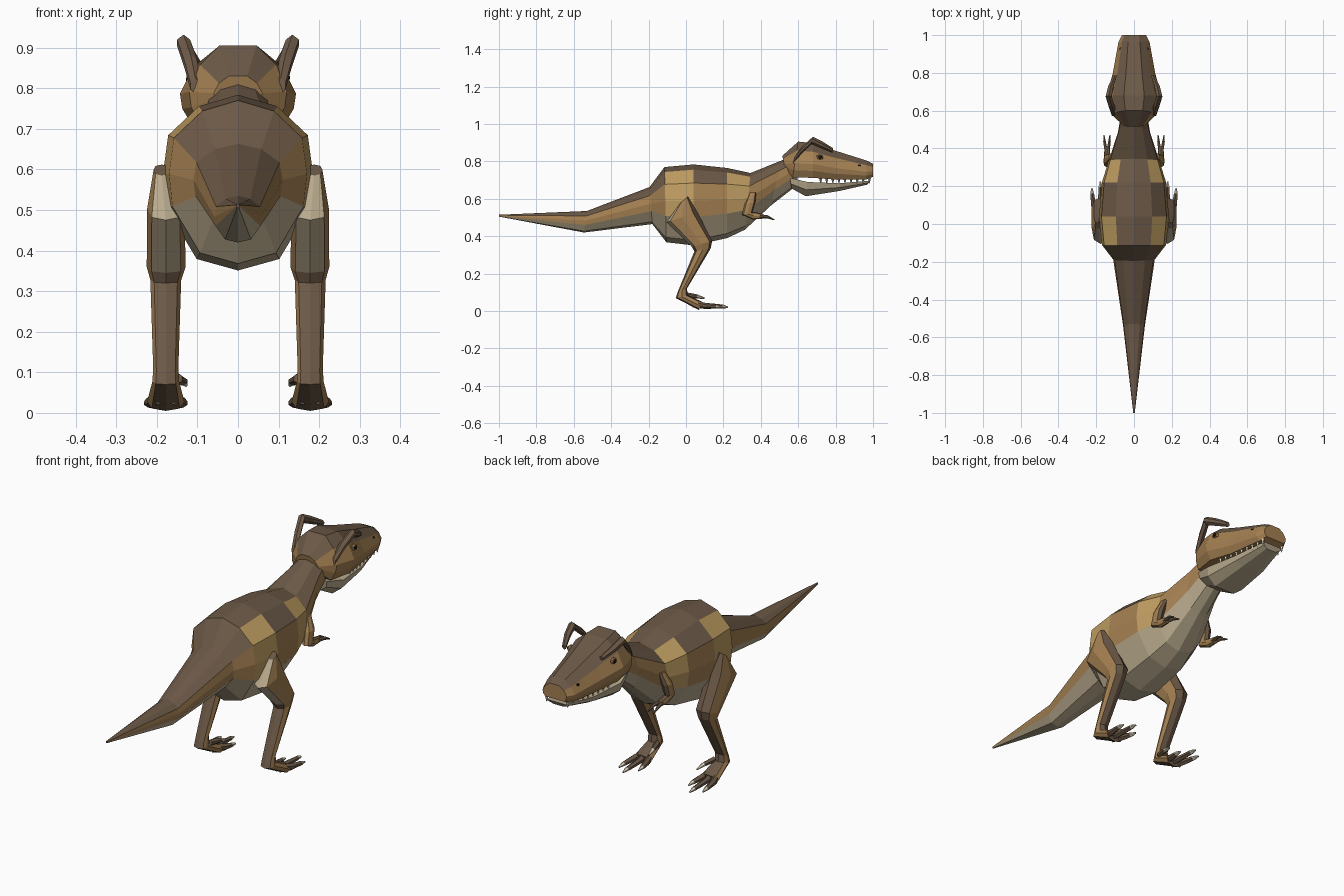
import bpy, bmesh
from mathutils import Vector

cube = bpy.data.objects.get("Cube")
if cube:
    bpy.data.objects.remove(cube, do_unlink=True)


def material(name, rgb):
    """Flat material from 0-255 display values, stored as linear."""
    lin = [(c / 255 / 12.92) if c < 11 else ((c / 255 + 0.055) / 1.055) ** 2.4 for c in rgb]
    m = bpy.data.materials.new(name)
    m.use_nodes = True
    m.diffuse_color = (*lin, 1)
    m.node_tree.nodes["Principled BSDF"].inputs["Base Color"].default_value = (*lin, 1)
    return m


MATS = [material("back brown", (108, 89, 71)), material("flank tan", (164, 128, 82)),
        material("stripe mustard", (192, 158, 98)), material("belly beige", (186, 171, 142)),
        material("tooth ivory", (222, 212, 188)), material("eye black", (32, 26, 22))]
BACK, FLANK, STRIPE, BELLY, IVORY, BLACK = range(6)

# Half cross-sections from top centre to bottom centre: (width share, height share)
BODY = [(0, 1), (.52, .935), (.93, .77), (1, .55), (.95, .35), (.55, .065), (0, 0)]
HEAD = [(0, 1), (.38, 1), (.78, .75), (1, .4), (.96, .2), (.8, 0), (0, 0)]
JAW = [(0, 1), (1, 1), (.92, .45), (.5, 0), (0, 0)]
LIMB = [(0, 1), (.75, .87), (1, .5), (.75, .13), (0, 0)]
BAR = [(0, 1), (1, .7), (1, .3), (0, 0)]


def finish(name, bm):
    bmesh.ops.recalc_face_normals(bm, faces=bm.faces)
    mesh = bpy.data.meshes.new(name)
    bm.to_mesh(mesh)
    bm.free()
    for m in MATS:
        mesh.materials.append(m)
    obj = bpy.data.objects.new(name, mesh)
    bpy.context.collection.objects.link(obj)
    return obj


def loft(name, half, rings, rule, cap=BACK, side=1):
    """Skin rings of (x, half width, top y, top z, bottom y, bottom z)."""
    loop = half + [(-u, v) for u, v in half[-2:0:-1]]
    n = len(loop)
    bm = bmesh.new()
    rows = []
    for x, w, ty, tz, by, bz in rings:
        rows.append([bm.verts.new((side * (x + u * w), by + (ty - by) * v, bz + (tz - bz) * v))
                     for u, v in loop])
    for s in range(len(rows) - 1):
        for j in range(n):
            k = (j + 1) % n
            f = bm.faces.new((rows[s][j], rows[s][k], rows[s + 1][k], rows[s + 1][j]))
            f.material_index = rule(s, min(j, n - 1 - j))
    for row in (rows[0], rows[-1]):
        bm.faces.new(row).material_index = cap
    return finish(name, bm)


def tube(name, points, colour, side, tip=None):
    """Tapered bar along (x, y, z, half width, half height) points."""
    last = len(points) - 2
    rings = [(x, w, y + h * .2, z + h, y - h * .2, z - h) for x, y, z, w, h in points]
    rule = lambda s, k: tip if tip is not None and s == last else colour
    return loft(name, BAR, rings, rule, colour, side)


def ball(name, centre, size, colour):
    bm = bmesh.new()
    bmesh.ops.create_icosphere(bm, subdivisions=1, radius=1)
    for v in bm.verts:
        v.co = Vector(a * b + c for a, b, c in zip(v.co, size, centre))
    for f in bm.faces:
        f.material_index = colour
    return finish(name, bm)


# Tail, trunk and neck in one skin, with two banded segments
def body_colour(s, k):
    if k == 0:
        return BACK
    if k >= 4:
        return BELLY
    if s in (3, 5):
        return STRIPE
    return BACK if k == 1 else FLANK


loft("body", BODY, [
    (0, .004, -1, .515, -1, .505),
    (0, .058, -.53, .535, -.545, .42),
    (0, .11, -.195, .663, -.18, .465),
    (0, .17, -.115, .77, -.105, .368),
    (0, .185, .04, .784, .04, .351),
    (0, .17, .22, .765, .22, .39),
    (0, .135, .345, .738, .315, .435),
    (0, .085, .51, .805, .455, .565),
    (0, .065, .62, .85, .59, .67)], body_colour)

# Skull and upper jaw
loft("head", HEAD, [
    (0, .06, .515, .83, .53, .76),
    (0, .12, .60, .906, .57, .715),
    (0, .143, .68, .898, .68, .712),
    (0, .112, .80, .857, .80, .703),
    (0, .082, .965, .805, .965, .704),
    (0, .064, 1, .788, 1, .718)],
    lambda s, k: BACK if k <= 1 else FLANK, FLANK)

# Lower jaw
loft("lower_jaw", JAW, [
    (0, .085, .555, .712, .565, .655),
    (0, .108, .65, .69, .64, .614),
    (0, .086, .82, .683, .82, .642),
    (0, .05, .985, .697, .97, .676)], lambda s, k: BELLY, BELLY)

for side, label in ((1, "left"), (-1, "right")):
    # Arched brow horn
    tube(label + "_brow_horn", [(.105, .575, .805, .012, .02), (.117, .62, .862, .016, .022),
                                (.134, .675, .912, .016, .02), (.122, .73, .886, .014, .018),
                                (.1, .785, .858, .01, .012)], BACK, side)

    # Eye and nostril
    ball(label + "_eye", (side * .114, .715, .823), (.012, .021, .018), FLANK)
    ball(label + "_pupil", (side * .122, .717, .824), (.007, .012, .011), BLACK)
    ball(label + "_nostril", (side * .07, .925, .777), (.008, .014, .009), BLACK)

    # Upper teeth
    bm = bmesh.new()
    for i in range(9):
        t = i / 8
        res = bmesh.ops.create_cone(bm, segments=4, radius1=.002, radius2=.009, depth=.028)
        bmesh.ops.translate(bm, verts=res["verts"],
                            vec=(side * (.09 - .034 * t), .72 + .26 * t, .697))
    for f in bm.faces:
        f.material_index = IVORY
    finish(label + "_teeth", bm)

    # Leg from hip to foot pad
    def leg_colour(s, k):
        if k == 0:
            return BACK
        if k == 3:
            return BELLY if s < 2 else BACK
        return FLANK

    loft(label + "_leg", LIMB, [
        (.188, .02, .01, .612, -.025, .585),
        (.178, .046, .06, .53, -.105, .475),
        (.177, .048, .14, .375, .03, .345),
        (.178, .038, .132, .335, .045, .32),
        (.178, .031, .005, .12, -.045, .10),
        (.178, .033, .01, .085, -.055, .07),
        (.178, .046, .085, .05, .07, .005)], leg_colour, BACK, side)

    # Three long toes and a short inner toe
    for i, (dx, reach) in enumerate(((-.036, .17), (0, .225), (.036, .19))):
        x = .178 + dx
        tube(f"{label}_toe_{i + 1}", [
            (.178 + dx * .5, .04, .04, .015, .02), (x, .1, .028, .013, .016),
            (x + dx * .2, reach - .03, .024, .01, .011),
            (x + dx * .25, reach, .02, .003, .004)], BACK, side, IVORY)
    tube(label + "_inner_toe", [(.15, 0, .085, .012, .015), (.135, .06, .078, .01, .011),
                                (.128, .1, .068, .003, .004)], BACK, side, IVORY)

    # Small arm with two fingers
    loft(label + "_arm", LIMB, [
        (.118, .016, .375, .635, .34, .635),
        (.138, .022, .37, .58, .315, .575),
        (.142, .02, .355, .525, .30, .515),
        (.142, .017, .365, .53, .355, .49),
        (.142, .014, .41, .52, .405, .492)],
        lambda s, k: BACK if k == 0 else FLANK, FLANK, side)
    for i, dx in enumerate((-.012, .014)):
        tube(f"{label}_finger_{i + 1}", [
            (.142 + dx * .5, .395, .507, .008, .011), (.142 + dx, .435, .504, .007, .008),
            (.142 + dx * 1.2, .472, .488, .002, .003)], BACK, side)
